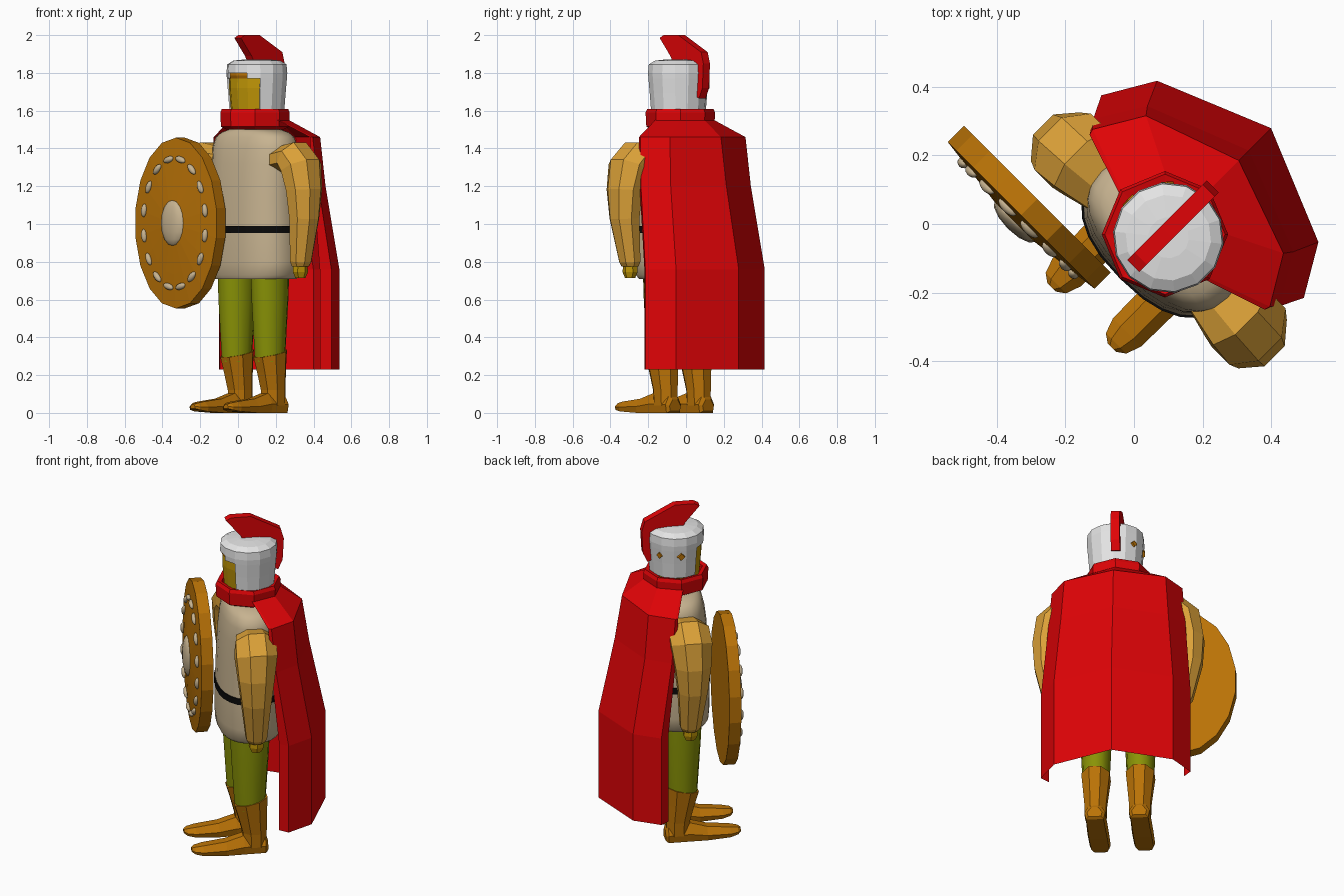
import bpy, bmesh, math
from mathutils import Matrix

if "Cube" in bpy.data.objects:
    bpy.data.objects.remove(bpy.data.objects["Cube"])

# The figure is modelled facing -y, then turned 45 degrees onto the grid
PLACE = Matrix.Translation((0.09, -0.03, 0)) @ Matrix.Rotation(math.radians(-45), 4, 'Z')


def material(name, r, g, b):
    m = bpy.data.materials.new(name)
    m.diffuse_color = (r, g, b, 1)
    m.use_nodes = True
    m.node_tree.nodes["Principled BSDF"].inputs["Base Color"].default_value = m.diffuse_color
    return m


RED = material("red_cloth", 0.74, 0.001, 0.002)
TAN = material("tan_cloth", 0.57, 0.45, 0.28)
SLEEVE = material("light_leather", 0.72, 0.36, 0.04)
LEATHER = material("brown_leather", 0.49, 0.17, 0.002)
GREEN = material("olive_green", 0.25, 0.29, 0.002)
GOLD = material("skin_gold", 0.52, 0.30, 0.002)
STEEL = material("pale_steel", 0.77, 0.77, 0.77)
BLACK = material("black", 0.003, 0.003, 0.003)


def finish(name, bm, mat, smooth=False):
    bmesh.ops.recalc_face_normals(bm, faces=bm.faces)
    bm.transform(PLACE)
    me = bpy.data.meshes.new(name)
    bm.to_mesh(me)
    bm.free()
    me.materials.append(mat)
    ob = bpy.data.objects.new(name, me)
    bpy.context.collection.objects.link(ob)
    if smooth:
        bpy.ops.object.select_all(action='DESELECT')
        ob.select_set(True)
        bpy.context.view_layer.objects.active = ob
        bpy.ops.object.shade_smooth_by_angle(angle=math.radians(40))
    return ob


def loft(rings, caps=True, ring_closed=True, keep=None, loop=False):
    """Skin a list of equal-length point rings; keep(i, j) can leave faces out."""
    bm = bmesh.new()
    vs = [[bm.verts.new(p) for p in r] for r in rings]
    n = len(vs[0])
    for i in range(len(vs) if loop else len(vs) - 1):
        a, b = vs[i], vs[(i + 1) % len(vs)]
        for j in range(n if ring_closed else n - 1):
            if keep is None or keep(i, j):
                k = (j + 1) % n
                bm.faces.new((a[j], a[k], b[k], b[j]))
    if caps:
        bm.faces.new(vs[0][::-1])
        bm.faces.new(vs[-1])
    return bm


def oval(x, y, z, a, b, n, power=2.0, start=0.0, slope=0.0):
    pts = []
    for k in range(n):
        t = start + 2 * math.pi * k / n
        c, s = math.cos(t), math.sin(t)
        c = math.copysign(abs(c) ** (2 / power), c)
        s = math.copysign(abs(s) ** (2 / power), s)
        pts.append((x + a * c, y + b * s, z + slope * s))
    return pts


# Tunic and belt
tunic = [(0.71, .245, .165), (0.73, .265, .175), (0.80, .275, .18), (0.97, .265, .178),
         (1.15, .26, .172), (1.32, .262, .162), (1.41, .262, .150), (1.46, .245, .138),
         (1.485, .205, .125), (1.50, .15, .11)]
finish("tunic", loft([oval(0, 0, z, a, b, 24, 2.4) for z, a, b in tunic]), TAN, True)
belt = [(0.953, .255), (0.953, .271), (0.99, .271), (0.99, .255)]
finish("belt", loft([oval(0, 0, z, a, a - .087, 24, 2.4) for z, a in belt], caps=False, loop=True), BLACK, True)

# Cape: columns falling from the collar, wide at the hem, edges folded forward
cape = [(1.55, (.178, -.01), (.18, 0), (.127, .127), .18), (1.46, (.36, .05), (.365, .067), (.283, .205), .304),
        (1.20, (.37, .065), (.385, .09), (.30, .228), .345), (0.76, (.377, .108), (.417, .155), (.332, .30), .437),
        (0.23, (.377, .108), (.417, .155), (.332, .30), .437)]
rows = [[(-x, y, z) for x, y in cols] + [(0, c, z)] + [(x, y, z) for x, y in cols[::-1]]
        for z, *cols, c in cape]
finish("cape", loft(rows, caps=False, ring_closed=False), RED)

# Collar ring
collar = [(1.50, .15), (1.515, .18), (1.59, .184), (1.61, .175), (1.605, .15), (1.52, .145)]
finish("collar", loft([oval(0, 0, z, r, r, 8) for z, r in collar], caps=False, loop=True), RED)

# Head with a hair fringe under the brow
HX = 0.014
head = [(1.50, .12), (1.60, .138), (1.72, .148), (1.80, .145)]
finish("head", loft([oval(HX, 0, z, r, r, 14, start=-math.pi / 2) for z, r in head]), GOLD)
fringe = [(1.77, .146), (1.785, .152), (1.81, .15)]
finish("hair_fringe", loft([oval(HX, 0, z, r, r, 14, start=-math.pi / 2) for z, r in fringe]), LEATHER)

# Helmet shell with an open face
N = 14
helmet = [(1.60, .146), (1.69, .153), (1.77, .160), (1.80, .162), (1.845, .158), (1.865, .125), (1.872, .06)]


def not_opening(i, j):
    off = min(j + 0.5, N - j - 0.5)    # faces away from the front centre
    return not ((i < 2 and off < 2) or (i == 2 and off < 1))


hb = loft([oval(HX, 0, z, r, r, N, start=-math.pi / 2) for z, r in helmet], caps=False, keep=not_opening)
hb.verts.ensure_lookup_table()
hb.faces.new([hb.verts[k] for k in range(len(hb.verts) - N, len(hb.verts))])
ob = finish("helmet", hb, STEEL)
sol = ob.modifiers.new("thickness", 'SOLIDIFY')
sol.thickness, sol.offset = 0.01, -1

# Small hair tufts showing through the helmet on the shield side
for k, (ang, r) in enumerate(((182, .026), (136, .022))):
    bm = bmesh.new()
    a = math.radians(ang)
    bmesh.ops.create_cone(bm, cap_ends=True, segments=4, radius1=r, radius2=r * .8, depth=.016)
    bm.transform(Matrix.Translation((HX + .155 * math.cos(a), .155 * math.sin(a), 1.735))
                 @ Matrix.Rotation(a, 4, 'Z') @ Matrix.Rotation(math.pi / 2, 4, 'Y'))
    finish(f"hair_tuft_{k}", bm, LEATHER)

# Crest: flat side profile given width
crest = [(-.13, 1.985), (-.10, 2.0), (.01, 2.0), (.18, 1.91), (.197, 1.85), (.19, 1.72),
         (.165, 1.665), (.125, 1.68), (.115, 1.83), (-.03, 1.855), (-.05, 1.89)]
finish("helmet_crest", loft([[(x, y, z) for y, z in crest] for x in (-.025, .025)]), RED)

# Limbs, built for both sides
for side, sx in (("left", 1), ("right", -1)):
    # arm: rings tip over from the shoulder to hang down
    arm = []
    for x, y, z, r, ry, tilt in [(.20, -.01, 1.34, .075, .10, 80), (.31, -.015, 1.355, .095, .122, 62),
                                 (.365, -.02, 1.30, .105, .125, 25), (.392, -.025, 1.18, .092, .108, 3),
                                 (.393, -.025, 1.03, .08, .088, -3), (.36, -.018, .80, .058, .062, -5),
                                 (.358, -.018, .775, .045, .05, 0)]:
        t = math.radians(tilt)
        arm.append([(sx * (x + r * math.cos(t) * math.cos(q)), y + ry * math.sin(q),
                     z + r * math.sin(t) * math.cos(q))
                    for q in [math.pi * (k + .5) / 4 for k in range(8)]])
    finish(side + "_arm", loft(arm), SLEEVE)
    hand = [(.79, .035, .04), (.745, .035, .045), (.715, .025, .03)]
    finish(side + "_hand", loft([oval(sx * .358, -.018, z, a, b, 6) for z, a, b in hand]), GOLD)

    # trouser leg
    leg = [(.78, .092, .115), (.60, .09, .107), (.27, .075, .086)]
    finish(side + "_leg", loft([oval(sx * .124, -.012, z, a, b, 12) for z, a, b in leg]), GREEN, True)

    # boot shaft with a sloping top, and a long pointed foot
    shaft = [(.04, .064, .07, .014, 0), (.12, .066, .072, .012, 0), (.22, .076, .085, 0, .008),
             (.315, .086, .1, -.01, .022)]
    finish(side + "_boot_shaft", loft([oval(sx * .124, y, z, a, b, 8, start=math.pi / 8, slope=s)
                                       for z, a, b, y, s in shaft]), LEATHER)
    foot = []
    for y, w, lo, top in [(.085, .042, .010, .07), (.07, .058, 0, .10), (-.05, .058, 0, .105),
                          (-.15, .06, 0, .075), (-.28, .058, .008, .06), (-.325, .042, .016, .052),
                          (-.342, .018, .024, .044)]:
        mid = lo + (top - lo) * .45
        foot.append([(sx * .124 + dx, y, z) for dx, z in
                     [(-w * .85, lo), (w * .85, lo), (w, mid), (w * .45, top), (-w * .45, top), (-w, mid)]])
    finish(side + "_boot_foot", loft(foot), LEATHER)

# Oval shield on the right arm, its front slightly bulging
SX, SZ = -.335, 1.005


def plate(y, k):
    return [(SX + .307 * k * math.cos(t), y, SZ + .452 * k * math.sin(t))
            for t in [2 * math.pi * (j + .5) / 18 for j in range(18)]]


finish("shield", loft([plate(-.19, 1), plate(-.257, 1), plate(-.272, .6), plate(-.284, .27)]), LEATHER)


def dome(name, x, y, z, size, angle=0.0):
    bm = bmesh.new()
    bmesh.ops.create_uvsphere(bm, u_segments=12, v_segments=8, radius=1)
    bm.transform(Matrix.Translation((x, y, z)) @ Matrix.Rotation(angle, 4, 'Y')
                 @ Matrix.Diagonal((*size, 1)))
    finish(name, bm, TAN, True)


dome("shield_boss", SX, -.28, SZ, (.085, .032, .122))
for k in range(16):
    t = 2 * math.pi * (k + .5) / 16
    x, z = .232 * math.cos(t), .342 * math.sin(t)
    tangent = math.atan2(.232 * math.sin(t), .342 * math.cos(t))
    dome(f"shield_stud_{k}", SX + x, -.268, SZ + z, (.017, .016, .035), -tangent)
